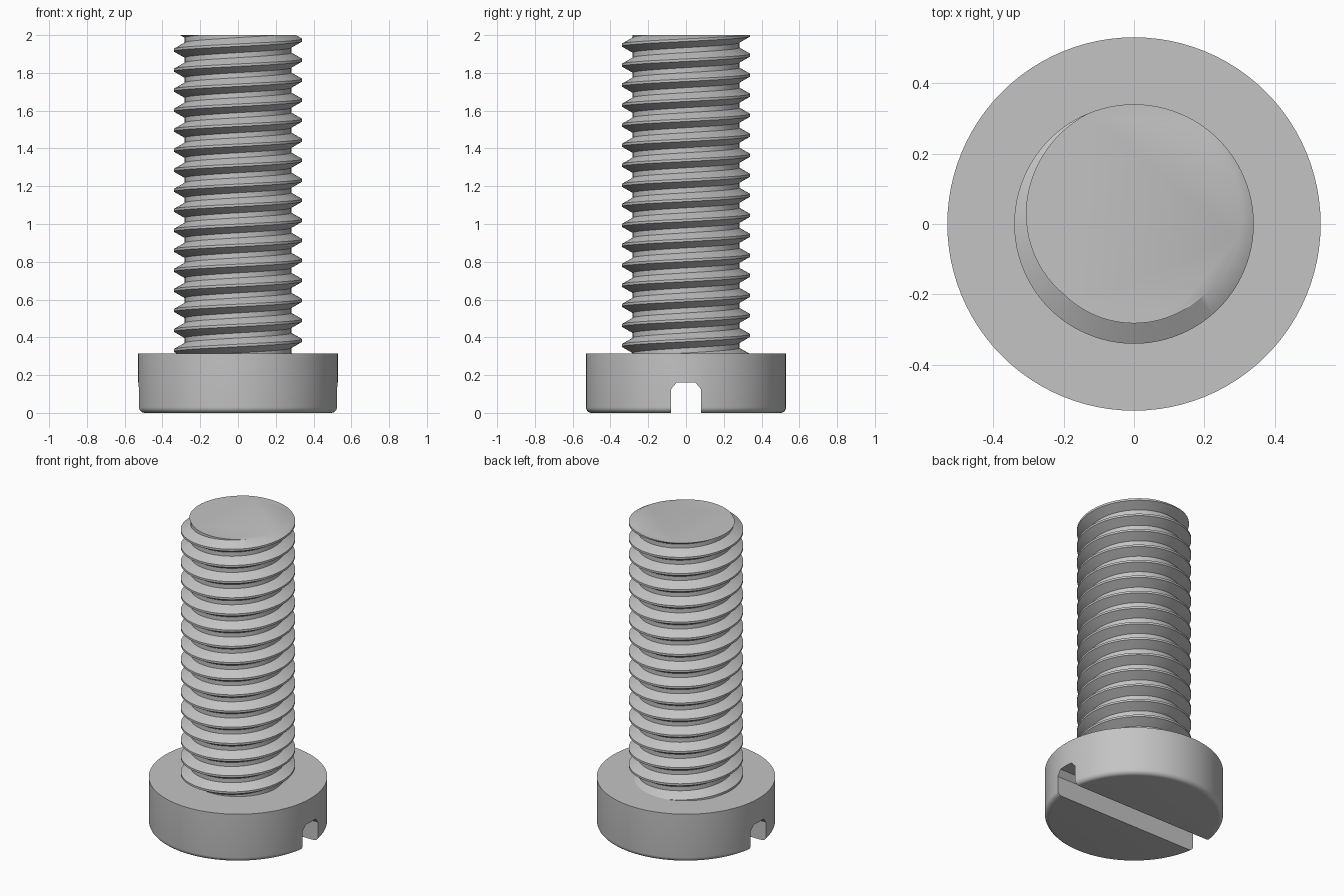
import bpy
import bmesh
from math import cos, sin, pi, radians

cube = bpy.data.objects.get("Cube")
if cube:
    bpy.data.objects.remove(cube, do_unlink=True)

HEAD_R, HEAD_TOP, FILLET = 0.53, 0.315, 0.03
CREST_R, ROOT_R, PITCH = 0.34, 0.282, 0.106
TOP = 2.0
SIDES = 96

steel = bpy.data.materials.new("grey steel")
steel.use_nodes = True
steel.diffuse_color = (0.55, 0.55, 0.55, 1)
steel.node_tree.nodes["Principled BSDF"].inputs["Base Color"].default_value = (0.55, 0.55, 0.55, 1)


def make_object(name, bm):
    bmesh.ops.recalc_face_normals(bm, faces=bm.faces)
    mesh = bpy.data.meshes.new(name)
    bm.to_mesh(mesh)
    bm.free()
    mesh.materials.append(steel)
    obj = bpy.data.objects.new(name, mesh)
    bpy.context.collection.objects.link(obj)
    return obj


def activate(obj):
    bpy.ops.object.select_all(action="DESELECT")
    obj.select_set(True)
    bpy.context.view_layer.objects.active = obj


# Head: lathed disc with a rounded lower edge
bm = bmesh.new()
profile = [(HEAD_R - FILLET + FILLET * sin(t * pi / 12), FILLET - FILLET * cos(t * pi / 12))
           for t in range(7)] + [(HEAD_R, HEAD_TOP)]
rings = [[bm.verts.new((r * cos(2 * pi * a / SIDES), r * sin(2 * pi * a / SIDES), z))
          for a in range(SIDES)] for r, z in profile]
for low, high in zip(rings, rings[1:]):
    for a in range(SIDES):
        b = (a + 1) % SIDES
        bm.faces.new((low[a], low[b], high[b], high[a]))
bm.faces.new(rings[0])
bm.faces.new(rings[-1])
head = make_object("screw_head", bm)

# Driver slot: chamfered channel cut across the head along x
bm = bmesh.new()
section = [(-0.08, -0.1), (0.08, -0.1), (0.08, 0.125), (0.05, 0.16), (-0.05, 0.16), (-0.08, 0.125)]
base = bm.faces.new([bm.verts.new((-1, y, z)) for y, z in section])
ext = bmesh.ops.extrude_face_region(bm, geom=[base])
bmesh.ops.translate(bm, vec=(2, 0, 0),
                    verts=[v for v in ext["geom"] if isinstance(v, bmesh.types.BMVert)])
cutter = make_object("slot_cutter", bm)
cutter.hide_render = True
cut = head.modifiers.new("slot", "BOOLEAN")
cut.operation = "DIFFERENCE"
cut.solver = "EXACT"
cut.object = cutter
activate(head)
bpy.ops.object.modifier_apply(modifier=cut.name)
bpy.data.objects.remove(cutter, do_unlink=True)

# Threaded shank: right-handed helical grid, crest at the back on the end plane
bm = bmesh.new()
thread = [(CREST_R, -PITCH / 16), (CREST_R, PITCH / 16),
          (ROOT_R, PITCH * 3 / 8), (ROOT_R, PITCH * 5 / 8)]
turns = 20
start = TOP - PITCH * (turns - 2 + 0.25)
columns = []
for a in range(SIDES):
    angle = 2 * pi * a / SIDES
    columns.append([bm.verts.new((r * cos(angle), r * sin(angle),
                                  start + PITCH * (turn + a / SIDES) + dz))
                    for turn in range(turns) for r, dz in thread])
for a in range(SIDES):
    here, there = columns[a], columns[(a + 1) % SIDES]
    shift = len(thread) if a == SIDES - 1 else 0
    for i in range(len(here) - 1 - shift):
        j = i + shift
        bm.faces.new((here[i], there[j], there[j + 1], here[i + 1]))

# Trim the shank flat at the end and just inside the head, then cap it
for height, upper in ((TOP, True), (HEAD_TOP - 0.02, False)):
    bmesh.ops.bisect_plane(bm, geom=bm.verts[:] + bm.edges[:] + bm.faces[:], dist=1e-6,
                           plane_co=(0, 0, height), plane_no=(0, 0, 1),
                           clear_outer=upper, clear_inner=not upper)
bmesh.ops.remove_doubles(bm, verts=bm.verts, dist=1e-5)
bmesh.ops.holes_fill(bm, edges=[e for e in bm.edges if e.is_boundary], sides=0)
shank = make_object("threaded_shank", bm)

# Smooth shading with crisp edges
for obj in (head, shank):
    activate(obj)
    bpy.ops.object.shade_smooth_by_angle(angle=radians(30))
